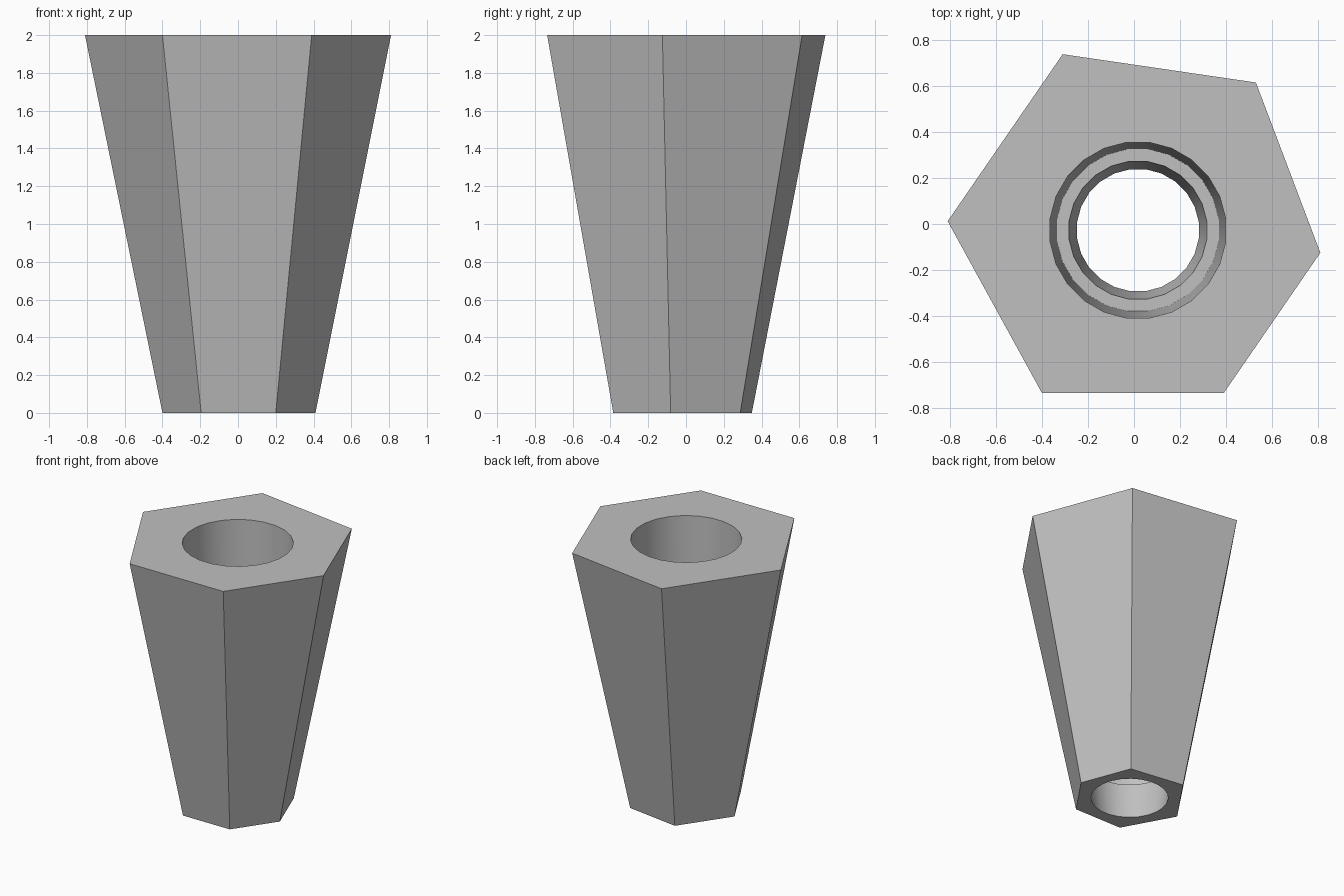
import bpy, bmesh
from math import pi, cos, sin

cube = bpy.data.objects.get("Cube")
if cube:
    bpy.data.objects.remove(cube)

# Single plain grey
grey = bpy.data.materials.new("plain grey")
grey.use_nodes = True
colour = (0.53, 0.53, 0.53, 1)
grey.diffuse_color = colour
grey.node_tree.nodes["Principled BSDF"].inputs["Base Color"].default_value = colour

HEIGHT = 2.0
SIDES = 24
BORE_X, BORE_Y = 0.017, -0.027

# Irregular hexagonal outline of the wide top end
OUTLINE = [(-0.81, 0.012), (-0.40, -0.735), (0.39, -0.735),
           (0.81, -0.125), (0.53, 0.615), (-0.31, 0.738)]
# Stepped bore profile (radius, height), from top to bottom
BORE = [(0.385, HEIGHT), (0.355, 0.28), (0.302, 0.28), (0.267, 0)]

bm = bmesh.new()


def ring(points, z):
    """Closed loop of vertices at one height."""
    return [bm.verts.new((x, y, z)) for x, y in points]


def circle(radius, z):
    angles = [(i + 0.5) * 2 * pi / SIDES for i in range(SIDES)]
    return ring([(BORE_X + radius * cos(a), BORE_Y + radius * sin(a))
                 for a in angles], z)


def wall(a, b):
    """Quads joining two loops of equal size."""
    for i in range(len(a)):
        j = (i + 1) % len(a)
        bm.faces.new((a[i], a[j], b[j], b[i]))


def loop_edges(loop):
    return [bm.edges.get((loop[i - 1], loop[i])) for i in range(len(loop))]


# Tapered outer walls
top = ring(OUTLINE, HEIGHT)
bottom = ring([(x * 0.5 + 0.005, y * 0.498 - 0.019) for x, y in OUTLINE], 0)
wall(top, bottom)

# Bore walls and inner ledge
bore = [circle(r, z) for r, z in BORE]
for upper, lower in zip(bore, bore[1:]):
    wall(upper, lower)

# Flat ends with the bore opening left out
for outer, inner in ((top, bore[0]), (bottom, bore[-1])):
    bmesh.ops.triangle_fill(bm, use_beauty=True,
                            edges=loop_edges(outer) + loop_edges(inner))

bmesh.ops.recalc_face_normals(bm, faces=bm.faces[:])
mesh = bpy.data.meshes.new("tapered_hex_sleeve")
bm.to_mesh(mesh)
bm.free()
mesh.materials.append(grey)

sleeve = bpy.data.objects.new("tapered_hex_sleeve", mesh)
bpy.context.collection.objects.link(sleeve)

# Smooth bore, crisp outer edges
bpy.ops.object.select_all(action='DESELECT')
sleeve.select_set(True)
bpy.context.view_layer.objects.active = sleeve
bpy.ops.object.shade_smooth_by_angle(angle=pi / 6)
